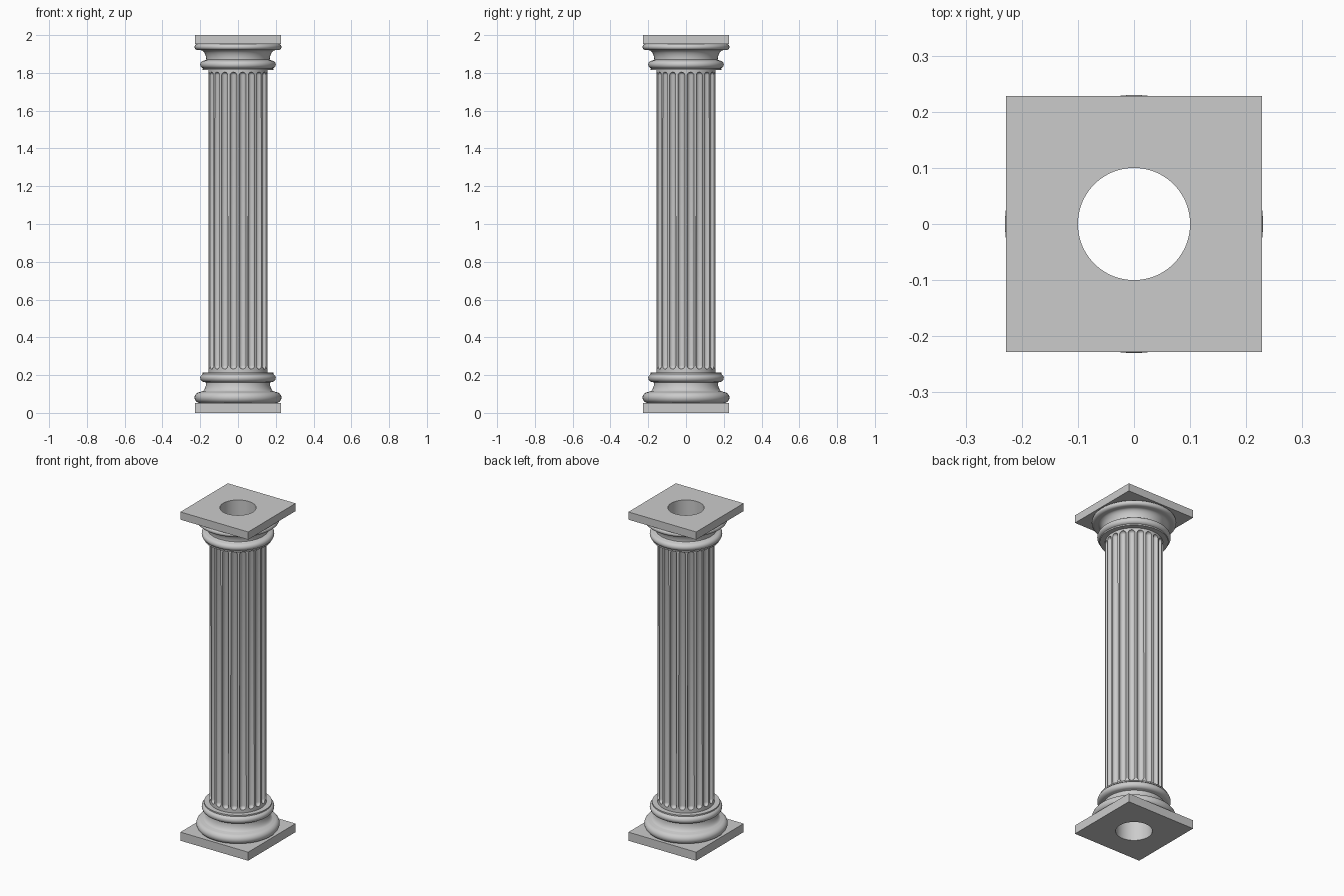
import bpy
import bmesh
from math import sin, cos, pi, radians
from mathutils import Matrix

if "Cube" in bpy.data.objects:
    bpy.data.objects.remove(bpy.data.objects["Cube"], do_unlink=True)

BORE = 0.1        # hole running through the whole column
SHAFT_R = 0.157
FLUTES = 20
FLUTE_R = 0.019

stone = bpy.data.materials.new("grey stone")
stone.use_nodes = True
stone.diffuse_color = (0.6, 0.6, 0.6, 1)
stone.node_tree.nodes["Principled BSDF"].inputs["Base Color"].default_value = (0.6, 0.6, 0.6, 1)


def make_object(name, bm):
    bmesh.ops.recalc_face_normals(bm, faces=bm.faces)
    mesh = bpy.data.meshes.new(name)
    bm.to_mesh(mesh)
    bm.free()
    obj = bpy.data.objects.new(name, mesh)
    bpy.context.collection.objects.link(obj)
    mesh.materials.append(stone)
    return obj


def select(obj):
    bpy.ops.object.select_all(action='DESELECT')
    obj.select_set(True)
    bpy.context.view_layer.objects.active = obj


def smooth(obj):
    select(obj)
    bpy.ops.object.shade_smooth_by_angle(angle=radians(30))


def lathe(name, profile, steps=80):
    """Revolve a closed (radius, height) profile around z."""
    bm = bmesh.new()
    rings = [[bm.verts.new((r * cos(2 * pi * i / steps), r * sin(2 * pi * i / steps), z))
              for r, z in profile] for i in range(steps)]
    count = len(profile)
    for i in range(steps):
        a, b = rings[i], rings[(i + 1) % steps]
        for j in range(count):
            k = (j + 1) % count
            bm.faces.new((a[j], b[j], b[k], a[k]))
    return make_object(name, bm)


def arc(r, z, rx, rz, start, end, n=12):
    """Points on an elliptical arc in the profile plane."""
    angles = [radians(start + (end - start) * i / n) for i in range(n + 1)]
    return [(r + rx * cos(a), z + rz * sin(a)) for a in angles]


def cut(obj, cutter):
    cutter.hide_render = True
    mod = obj.modifiers.new("cut", 'BOOLEAN')
    mod.operation = 'DIFFERENCE'
    mod.solver = 'EXACT'
    mod.object = cutter
    select(obj)
    bpy.ops.object.modifier_apply(modifier=mod.name)
    bpy.data.objects.remove(cutter, do_unlink=True)


def square_slab(name, z0, z1, half=0.228):
    bm = bmesh.new()
    bmesh.ops.create_cube(bm, size=1, matrix=Matrix.Translation((0, 0, (z0 + z1) / 2))
                          @ Matrix.Diagonal((2 * half, 2 * half, z1 - z0, 1)))
    slab = make_object(name, bm)
    bm = bmesh.new()
    bmesh.ops.create_cone(bm, cap_ends=True, segments=80, radius1=BORE, radius2=BORE,
                          depth=0.3, matrix=Matrix.Translation((0, 0, z0)))
    cut(slab, make_object("bore_cutter", bm))
    smooth(slab)


# Square slabs at foot and top
square_slab("plinth", 0, 0.052)
square_slab("abacus", 1.953, 2.0)

# Base: large torus, hollow, small torus, fillet
base = [(BORE, 0.052)]
base += arc(0.2, 0.081, 0.03, 0.029, -90, 90)
base += arc(0.196, 0.16, 0.027, 0.048, 270, 180)
base += arc(0.177, 0.185, 0.023, 0.022, -90, 90)
base += [(0.187, 0.207), (0.187, 0.215), (BORE, 0.215)]
smooth(lathe("base_moulding", base))

# Capital: fillet, small torus, flaring neck, large torus
capital = [(BORE, 1.815), (0.187, 1.815), (0.187, 1.823)]
capital += arc(0.178, 1.844, 0.022, 0.021, -90, 90)
capital += arc(0.198, 1.87, 0.03, 0.05, 180, 90)
capital += arc(0.212, 1.937, 0.018, 0.016, -90, 90)
capital += [(BORE, 1.953)]
smooth(lathe("capital_moulding", capital))

# Shaft with round-ended flutes
shaft = lathe("fluted_shaft", [(BORE, 0.215), (SHAFT_R, 0.215), (SHAFT_R, 1.815), (BORE, 1.815)])
low, high = 0.232 + FLUTE_R, 1.804 - FLUTE_R
bm = bmesh.new()
for i in range(FLUTES):
    a = 2 * pi * (i + 0.5) / FLUTES
    new = bmesh.ops.create_uvsphere(bm, u_segments=20, v_segments=12, radius=FLUTE_R)["verts"]
    # Split at the equator by stretching the upper half to the top end
    middle = [v for v in new if abs(v.co.z) < 1e-5]
    for v in new:
        if v.co.z > 1e-5:
            v.co.z += high
        else:
            v.co.z += low
    spin = Matrix.Rotation(a, 4, 'Z') @ Matrix.Translation((SHAFT_R, 0, 0))
    bmesh.ops.transform(bm, matrix=spin, verts=new)
cut(shaft, make_object("flute_cutter", bm))
smooth(shaft)
